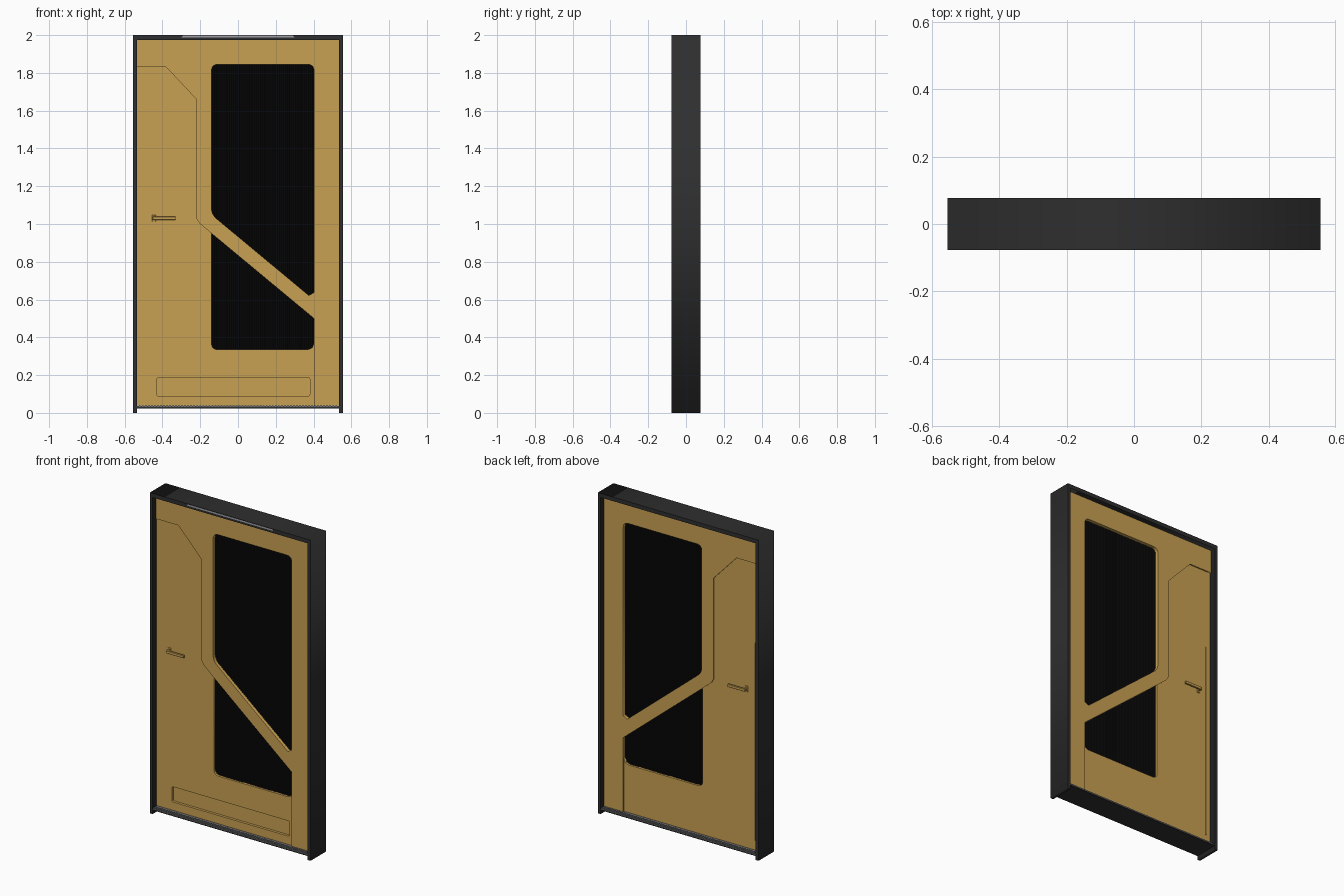
import bpy, bmesh, math
from mathutils import Vector, Matrix

if "Cube" in bpy.data.objects:
    bpy.data.objects.remove(bpy.data.objects["Cube"])


def material(name, rgb):
    m = bpy.data.materials.new(name)
    m.diffuse_color = (*rgb, 1)
    m.use_nodes = True
    m.node_tree.nodes["Principled BSDF"].inputs["Base Color"].default_value = m.diffuse_color
    return m


GOLD = material("gold_paint", (0.58, 0.355, 0.085))
DARK = material("dark_frame", (0.028, 0.028, 0.028))
BLACK = material("black_glass", (0.006, 0.006, 0.006))
GREY = material("sill_metal", (0.16, 0.16, 0.16))
LIGHT = material("lamp_cover", (0.35, 0.35, 0.38))


def finish(name, bm, mat):
    bmesh.ops.recalc_face_normals(bm, faces=bm.faces)
    me = bpy.data.meshes.new(name)
    bm.to_mesh(me)
    bm.free()
    me.materials.clear()
    me.materials.append(mat)
    ob = bpy.data.objects.new(name, me)
    bpy.context.collection.objects.link(ob)
    return ob


def add_box(bm, x, y, z):
    """Box from (min, max) ranges."""
    c = [(a + b) / 2 for a, b in (x, y, z)]
    s = [b - a for a, b in (x, y, z)]
    bmesh.ops.create_cube(bm, size=1, matrix=Matrix.Translation(c) @ Matrix.Diagonal((*s, 1)))


def box(name, x, y, z, mat):
    bm = bmesh.new()
    add_box(bm, x, y, z)
    return finish(name, bm, mat)


def rounded(points, steps=6):
    """Outline in x/z; a third value on a point rounds that corner."""
    out, n = [], len(points)
    for i, p in enumerate(points):
        c = Vector(p[:2])
        if len(p) < 3:
            out.append(c)
            continue
        a = c + (Vector(points[i - 1][:2]) - c).normalized() * p[2]
        b = c + (Vector(points[(i + 1) % n][:2]) - c).normalized() * p[2]
        for k in range(steps + 1):
            t = k / steps
            out.append(a * (1 - t) ** 2 + c * 2 * t * (1 - t) + b * t * t)
    return out


def slab(name, outlines, half, mat):
    """Extrude x/z outlines (later ones are holes) along y."""
    cu = bpy.data.curves.new(name, 'CURVE')
    cu.dimensions, cu.fill_mode, cu.extrude = '2D', 'BOTH', half
    for o in outlines:
        pts = rounded(o)
        s = cu.splines.new('POLY')
        s.points.add(len(pts) - 1)
        for q, p in zip(s.points, pts):
            q.co = (p.x, p.y, 0, 1)
        s.use_cyclic_u = True
    tmp = bpy.data.objects.new(name + "_curve", cu)
    bpy.context.collection.objects.link(tmp)
    dg = bpy.context.evaluated_depsgraph_get()
    me = bpy.data.meshes.new_from_object(tmp.evaluated_get(dg))
    bm = bmesh.new()
    bm.from_mesh(me)
    bpy.data.objects.remove(tmp)
    bmesh.ops.remove_doubles(bm, verts=bm.verts, dist=1e-5)
    bm.transform(Matrix.Rotation(math.pi / 2, 4, 'X'))
    return finish(name, bm, mat)


# Outer frame: two jambs and a header
slab("door_frame", [[(-.555, 0), (-.535, 0), (-.535, 1.975), (.535, 1.975),
                     (.535, 0), (.555, 0), (.555, 2), (-.555, 2)]], .077, DARK)
slab("header_lamp", [[(-.3, 1.988), (.3, 1.988), (.29, 1.997), (-.29, 1.997)]],
     .001, LIGHT).location.y = -.0765

# Sill with a studded tread on both sides of the leaf
box("sill_base", (-.535, .535), (-.077, .077), (.024, .03), DARK)
bm = bmesh.new()
add_box(bm, (-.535, .535), (-.076, .076), (.03, .036))
for y in (-.069, -.055, .055, .069):
    for i in range(66):
        x = -.52 + i * .016
        add_box(bm, (x - .005, x + .005), (y - .004, y + .004), (.034, .039))
finish("sill_tread", bm, GREY)

# Raised leaf panel with the upper window and the diagonal band
seam = [(-.14, .95), (-.205, 1.005), (-.22, 1.03), (-.22, 1.66), (-.38, 1.83), (-.535, 1.83)]
slab("upper_leaf_panel", [
    seam + [(-.535, 1.975), (.535, 1.975), (.535, .038), (.402, .038), (.402, .5)],
    [(-.14, 1.845, .035), (.402, 1.845, .035), (.402, .637), (.375, .622), (-.14, 1.05, .035)],
], .045, GOLD)

# Lower latch-side panel, set back from the upper one, framing the lower window
latch = slab("latch_leaf_panel", [
    [(-.535, .038), (.402, .038), (.402, .37), (.393, .345), (.37, .335), (-.14, .335, .035)] + seam,
], .037, GOLD)

# Kick plate recess on the front
cutter = slab("kick_recess_cutter", [[(-.43, .09, .008), (.38, .09, .008),
                                      (.38, .185, .008), (-.43, .185, .008)]], .02, GOLD)
cutter.location.y = -.041
cutter.hide_render = True
mod = latch.modifiers.new("kick_recess", 'BOOLEAN')
mod.object, mod.operation, mod.solver = cutter, 'DIFFERENCE', 'EXACT'
bpy.context.view_layer.objects.active = latch
bpy.ops.object.modifier_apply(modifier=mod.name)
bpy.data.objects.remove(cutter)

# Ribbed dark glazing behind both windows
bm = bmesh.new()
ribs = 50
x0, w = -.145, .552 / ribs
front = []
for i in range(ribs):
    x = x0 + i * w
    front += [(x, -.021), (x + w * .3, -.025), (x + w * .7, -.025)]
front.append((x0 + ribs * w, -.021))
loop = front + [(x, -y) for x, y in reversed(front)]
lo = [bm.verts.new((x, y, .33)) for x, y in loop]
hi = [bm.verts.new((x, y, 1.85)) for x, y in loop]
n = len(loop)
for i in range(n):
    j = (i + 1) % n
    bm.faces.new((lo[i], lo[j], hi[j], hi[i]))
bm.faces.new(lo)
bm.faces.new(hi)
finish("ribbed_glass", bm, BLACK)

# Lever handle on each side
for side, label in ((-1, "front"), (1, "back")):
    def span(a, b):
        return tuple(sorted((side * a, side * b)))
    bm = bmesh.new()
    add_box(bm, (-.455, -.435), span(.036, .042), (1.012, 1.048))
    add_box(bm, (-.452, -.438), span(.041, .062), (1.022, 1.038))
    add_box(bm, (-.452, -.33), span(.055, .066), (1.021, 1.039))
    bmesh.ops.bevel(bm, geom=bm.edges[:], offset=.002, segments=1, affect='EDGES')
    finish(label + "_handle", bm, GOLD)

# Slim latch strip on the back
box("latch_strip", (-.505, -.499), (.036, .041), (.1, 1.33), GOLD)
